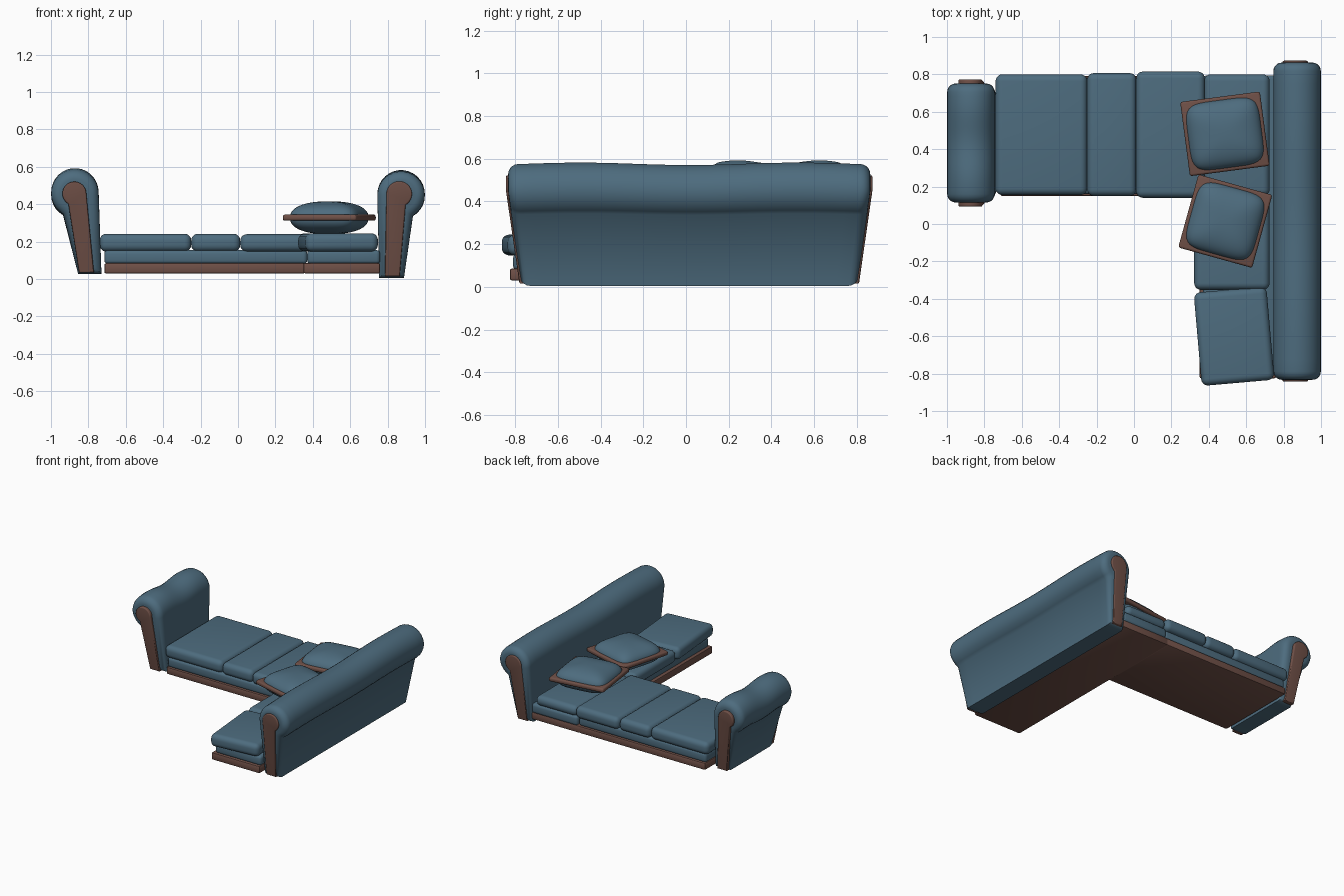
import bpy, bmesh
from math import pi, sin, cos, radians
from mathutils import Vector, Matrix

if "Cube" in bpy.data.objects:
    bpy.data.objects.remove(bpy.data.objects["Cube"], do_unlink=True)


def material(name, rgb):
    m = bpy.data.materials.new(name)
    m.use_nodes = True
    color = (*rgb, 1)
    m.diffuse_color = color
    m.node_tree.nodes["Principled BSDF"].inputs["Base Color"].default_value = color
    return m


fabric = material("blue fabric", (0.075, 0.15, 0.21))
wood = material("brown wood", (0.16, 0.08, 0.063))


def finish(bm, name, mat, angle=40):
    bmesh.ops.recalc_face_normals(bm, faces=bm.faces)
    mesh = bpy.data.meshes.new(name)
    bm.to_mesh(mesh)
    bm.free()
    mesh.materials.append(mat)
    ob = bpy.data.objects.new(name, mesh)
    bpy.context.collection.objects.link(ob)
    bpy.ops.object.select_all(action="DESELECT")
    ob.select_set(True)
    bpy.context.view_layer.objects.active = ob
    bpy.ops.object.shade_smooth_by_angle(angle=radians(angle))
    return ob


def box(name, mat, xs, ys, zs, round_=0.01, segs=2, turn=0):
    """Rounded box given by its ranges, turned about its own centre."""
    lo, hi = Vector((xs[0], ys[0], zs[0])), Vector((xs[1], ys[1], zs[1]))
    bm = bmesh.new()
    bmesh.ops.create_cube(bm, size=1)
    bmesh.ops.scale(bm, vec=hi - lo, verts=bm.verts)
    bmesh.ops.bevel(bm, geom=bm.edges[:], offset=round_, segments=segs,
                    profile=0.5, affect="EDGES")
    bm.transform(Matrix.Translation((lo + hi) / 2) @ Matrix.Rotation(radians(turn), 4, "Z"))
    return finish(bm, name, mat)


def puff(name, mat, center, half, turn):
    """Plump pillow body: rounded square in plan, lens shaped from the side."""
    bm = bmesh.new()
    bmesh.ops.create_cube(bm, size=2)
    bmesh.ops.subdivide_edges(bm, edges=bm.edges[:], cuts=13, use_grid_fill=True)
    for v in bm.verts:
        x, y, z = v.co
        plan = (abs(x) ** 5 + abs(y) ** 5) ** 0.2
        v.co /= (plan ** 2.3 + abs(z) ** 2.3) ** (1 / 2.3)
    bmesh.ops.scale(bm, vec=half, verts=bm.verts)
    bm.transform(Matrix.Translation(center) @ Matrix.Rotation(radians(turn), 4, "Z"))
    return finish(bm, name, mat, 60)


def roll_profile(base_in, base_out, base_z, center, r):
    """Upright with a scroll on its outer side, for outward = +x."""
    pts = [(base_in, base_z)]
    for i in range(21):
        a = radians(180 - 12 * i)
        pts.append((center[0] + r * cos(a), center[1] + r * sin(a)))
    pts.append((base_out, base_z))
    return [Vector(p) for p in pts]


def inset(pts, d):
    out = []
    for i, p in enumerate(pts):
        a = (p - pts[i - 1]).normalized()
        b = (pts[(i + 1) % len(pts)] - p).normalized()
        n = Vector((a.y + b.y, -a.x - b.x)).normalized()
        out.append(p + n * d / max(0.6, n.dot(Vector((a.y, -a.x)))))
    return out


def loft(name, mat, pts, mid, half, flare, soft, wave, side=1):
    """Sweep a profile along y with soft ends, a flared top and a wavy crest."""
    ends = [(half - soft * (1 - cos(a)), soft * (1 - sin(a)))
            for a in [i * pi / 10 for i in range(6)]]
    inner = half - soft
    body = [(inner * (1 - i / 12), 0) for i in range(1, 24)]
    rings = [(y, d) for y, d in ends] + body + [(-y, d) for y, d in reversed(ends)]
    bm = bmesh.new()
    loops = []
    for y, d in rings:
        t = y / half
        lift = 1 - wave * cos(pi * t / 0.6)
        loop = []
        for p in inset(pts, d):
            low = max(0, 1 - p.y / 0.45)
            loop.append(bm.verts.new((side * p.x, mid + t * (half - flare * low), p.y * lift)))
        loops.append(loop)
    n = len(pts)
    for a, b in zip(loops, loops[1:]):
        for i in range(n):
            j = (i + 1) % n
            bm.faces.new((a[i], a[j], b[j], b[i]))
    for cap in (loops[0], loops[-1]):
        bm.faces.new(cap)
    return finish(bm, name, mat, 50)


# Long backrest with its wooden end panels
loft("backrest", fabric, roll_profile(0.755, 0.887, 0.005, (0.872, 0.45), 0.127),
     0.015, 0.848, 0.06, 0.045, 0.01)
loft("backrest_end_panels", wood, roll_profile(0.785, 0.865, 0.015, (0.862, 0.455), 0.068),
     0.015, 0.858, 0.065, 0.008, 0)

# Short scrolled arm at the other end
loft("arm", fabric, roll_profile(0.73, 0.855, 0.028, (0.872, 0.457), 0.127),
     0.433, 0.318, 0.045, 0.045, 0.016, side=-1)
loft("arm_end_panels", wood, roll_profile(0.77, 0.85, 0.035, (0.875, 0.457), 0.064),
     0.433, 0.34, 0.055, 0.008, 0, side=-1)

# Wooden plinths and upholstered platforms
box("bench_plinth", wood, (-0.715, 0.36), (0.15, 0.79), (0.03, 0.085))
box("chaise_plinth", wood, (0.35, 0.76), (-0.825, 0.79), (0.03, 0.086))
box("bench_platform", fabric, (-0.715, 0.37), (0.16, 0.78), (0.08, 0.155), 0.02, 3)
box("chaise_platform", fabric, (0.37, 0.76), (-0.81, 0.795), (0.08, 0.155), 0.02, 3)

# Seat cushions
cushions = {
    "bench_cushion_long": ((-0.74, -0.25), (0.155, 0.8), 0.242, 0),
    "bench_cushion_short": ((-0.25, 0.012), (0.15, 0.807), 0.242, 0),
    "bench_cushion_inner": ((0.012, 0.378), (0.14, 0.815), 0.24, 0),
    "corner_cushion": ((0.375, 0.725), (0.15, 0.8), 0.225, 0),
    "chaise_cushion_rear": ((0.322, 0.725), (-0.352, 0.16), 0.243, 0),
    "chaise_cushion_front": ((0.34, 0.73), (-0.85, -0.35), 0.245, 5),
}
for name, (xs, ys, top, turn) in cushions.items():
    box(name, fabric, xs, ys, (0.147, top), 0.036, 5, turn)

# Loose pillows, each with a flat brown border
for name, x, y, w, d, turn in (("rear", 0.486, 0.482, 0.43, 0.4, 7.5),
                               ("front", 0.488, 0.015, 0.41, 0.405, -15.5)):
    box(name + "_pillow_border", wood, (x - w / 2, x + w / 2), (y - d / 2, y + d / 2),
        (0.312, 0.345), 0.012, 3, turn)
    puff(name + "_pillow", fabric, (x, y, 0.328), (w / 2 - 0.016, d / 2 - 0.016, 0.088), turn)
